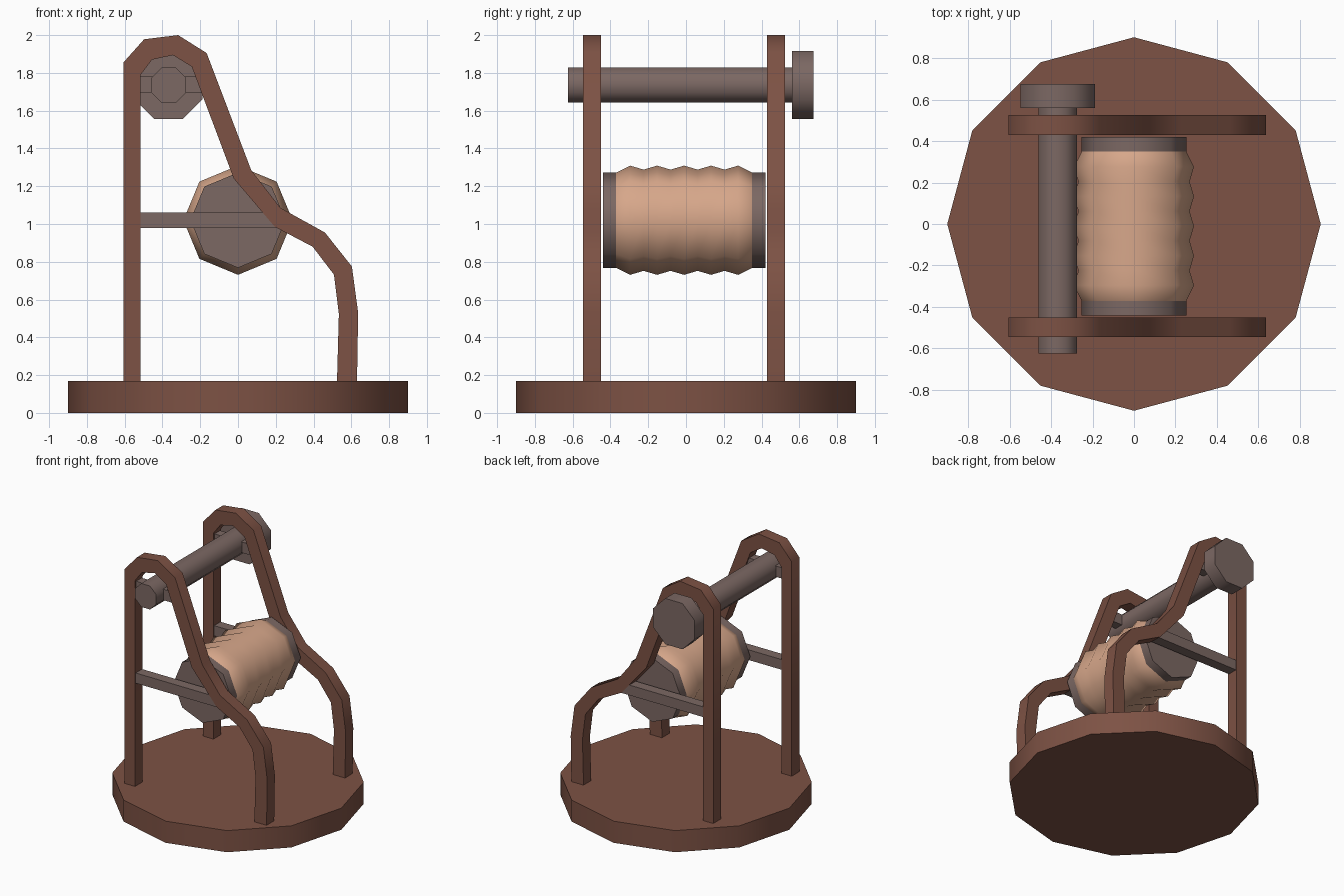
import bpy, bmesh, math

if "Cube" in bpy.data.objects:
    bpy.data.objects.remove(bpy.data.objects["Cube"])


def material(name, rgb):
    m = bpy.data.materials.new(name)
    m.diffuse_color = (*rgb, 1)
    m.use_nodes = True
    m.node_tree.nodes["Principled BSDF"].inputs["Base Color"].default_value = m.diffuse_color
    return m


BROWN = material("brown wood", (0.205, 0.084, 0.058))
GREY = material("grey wood", (0.2, 0.138, 0.125))
TAN = material("tan rope", (0.68, 0.386, 0.255))


def finish(name, bm, mat):
    bmesh.ops.recalc_face_normals(bm, faces=bm.faces)
    mesh = bpy.data.meshes.new(name)
    bm.to_mesh(mesh)
    bm.free()
    mesh.materials.append(mat)
    ob = bpy.data.objects.new(name, mesh)
    bpy.context.collection.objects.link(ob)
    bpy.ops.object.select_all(action='DESELECT')
    ob.select_set(True)
    bpy.context.view_layer.objects.active = ob
    bpy.ops.object.shade_smooth_by_angle(angle=math.radians(50))
    return ob


def skin(name, sections, mat):
    """Join closed cross-sections in order and cap both ends."""
    bm = bmesh.new()
    rings = [[bm.verts.new(p) for p in s] for s in sections]
    n = len(rings[0])
    for a, b in zip(rings, rings[1:]):
        for i in range(n):
            j = (i + 1) % n
            bm.faces.new((a[i], a[j], b[j], b[i]))
    bm.faces.new(rings[0])
    bm.faces.new(rings[-1])
    return finish(name, bm, mat)


def lathe_y(name, cx, cz, profile, mat, turn=0.0):
    """Eight-sided turned part along y; profile is (y, radius)."""
    angles = [math.radians(45 * i + turn) for i in range(8)]
    skin(name, [[(cx + r * math.cos(a), y, cz + r * math.sin(a)) for a in angles]
                for y, r in profile], mat)


def box(name, x0, x1, y0, y1, z0, z1, mat):
    skin(name, [[(x, y0, z0), (x, y1, z0), (x, y1, z1), (x, y0, z1)]
                for x in (x0, x1)], mat)


# Twelve-sided base
skin("base", [[(0.9 * math.cos(math.radians(30 * i)),
                0.9 * math.sin(math.radians(30 * i)), z) for i in range(12)]
              for z in (0, 0.17)], BROWN)

# Bent side frames: outer and inner edge (x, z)
OUTER = [(-.605, .16), (-.605, 1.857), (-.497, 1.978), (-.317, 2.0), (-.166, 1.905),
         (.07, 1.285), (.225, 1.085), (.46, .955), (.603, .775), (.636, .53), (.63, .16)]
INNER = [(-.515, .16), (-.515, 1.79), (-.455, 1.87), (-.344, 1.894), (-.245, 1.833),
         (-.022, 1.24), (.195, .985), (.395, .88), (.508, .732), (.534, .525), (.524, .16)]

for side, y0, y1 in (("front", -.545, -.45), ("back", .43, .525)):
    skin(side + "_frame",
         [[(ox, y0, oz), (ox, y1, oz), (ix, y1, iz), (ix, y0, iz)]
          for (ox, oz), (ix, iz) in zip(OUTER, INNER)], BROWN)
    # Cross bars carrying the shaft and the drum
    mid = (y0 + y1) / 2
    box(side + "_upper_bar", -.55, -.17, mid - .035, mid + .035, 1.695, 1.78, GREY)
    box(side + "_lower_bar", -.55, .22, mid - .04, mid + .04, .98, 1.06, GREY)

# Upper shaft and its knob
lathe_y("shaft", -.367, 1.735, [(-.625, .1), (.57, .1)], GREY, 22.5)
lathe_y("shaft_knob", -.367, 1.735, [(.56, .195), (.675, .195)], GREY, 22.5)

# Drum end discs
for side, y0, y1 in (("front", -.44, -.37), ("back", .35, .42)):
    lathe_y(side + "_drum_disc", 0, 1.02, [(y0, .252), (y1, .252)], GREY)

# Rope winding with five ridges
coil = [(-.37, .252)]
for i in range(5):
    coil.append((-.296 + .143 * i, .289))
    if i < 4:
        coil.append((-.2245 + .143 * i, .268))
coil.append((.35, .252))
lathe_y("rope_winding", 0, 1.02, coil, TAN)
